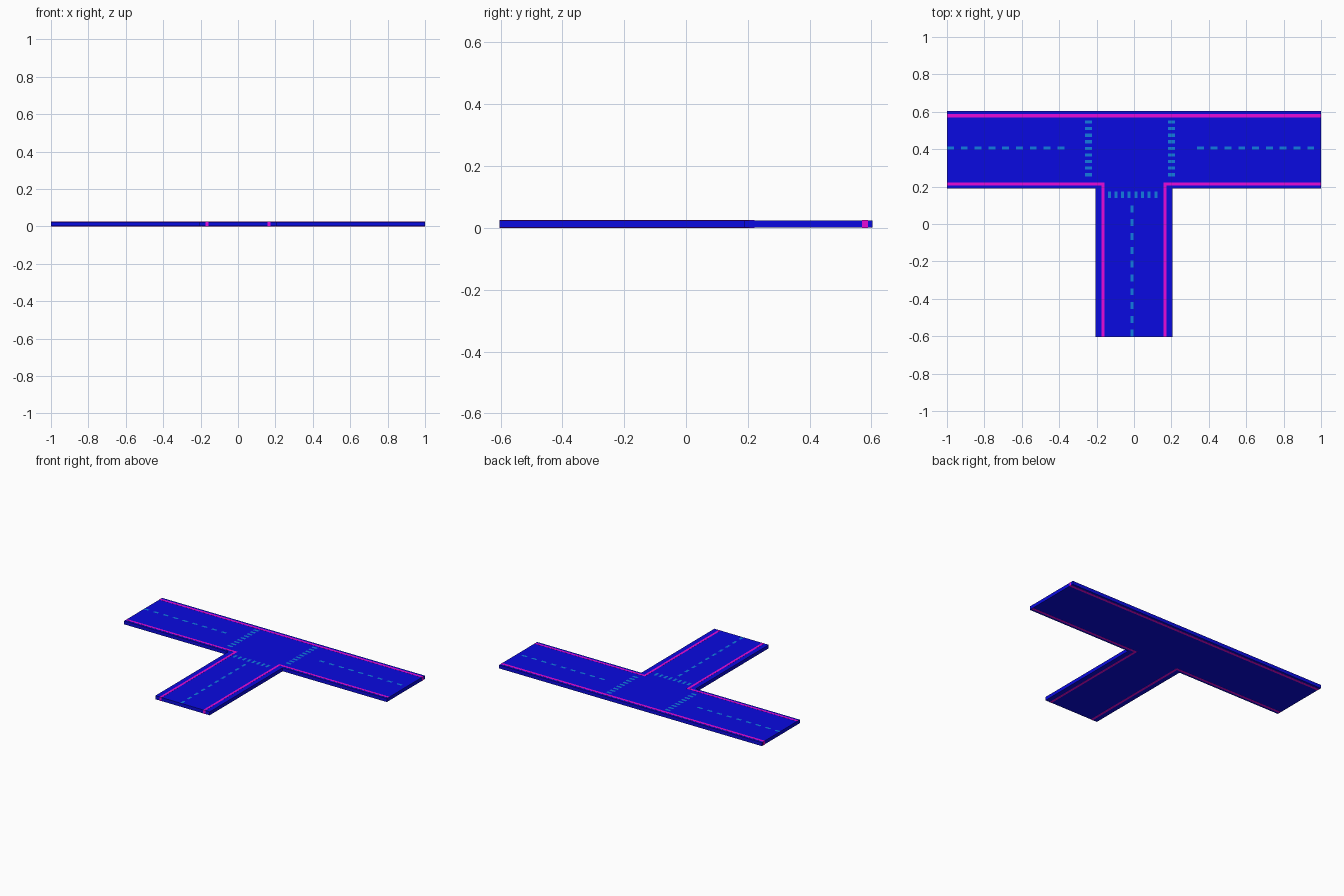
import bpy, bmesh

if "Cube" in bpy.data.objects:
    bpy.data.objects.remove(bpy.data.objects["Cube"])

H = 0.025   # slab thickness
E = 0.0005  # how far the paint stands proud


def material(name, rgb):
    m = bpy.data.materials.new(name)
    m.diffuse_color = (*rgb, 1)
    m.use_nodes = True
    m.node_tree.nodes["Principled BSDF"].inputs["Base Color"].default_value = m.diffuse_color
    return m


ROAD = material("road_blue", (0.003, 0.003, 0.75))
EDGE = material("edge_magenta", (0.8, 0.003, 0.7))
DASH = material("dash_blue", (0.006, 0.2, 0.75))


def finish(name, bm, mat):
    bmesh.ops.recalc_face_normals(bm, faces=bm.faces)
    me = bpy.data.meshes.new(name)
    bm.to_mesh(me)
    bm.free()
    me.materials.append(mat)
    bpy.context.collection.objects.link(bpy.data.objects.new(name, me))


def prism(name, outline, z0, z1, mat):
    bm = bmesh.new()
    face = bm.faces.new([bm.verts.new((x, y, z0)) for x, y in outline])
    top = bmesh.ops.extrude_face_region(bm, geom=[face])["geom"]
    bmesh.ops.translate(bm, vec=(0, 0, z1 - z0),
                        verts=[v for v in top if isinstance(v, bmesh.types.BMVert)])
    finish(name, bm, mat)


def stripes(name, x, y, w, d, count, step):
    """Row of painted rectangles, starting at lower-left corner (x, y)."""
    bm = bmesh.new()
    for i in range(count):
        x0, y0 = x + i * step[0], y + i * step[1]
        bm.faces.new([bm.verts.new((px, py, H)) for px, py in
                      ((x0, y0), (x0 + w, y0), (x0 + w, y0 + d), (x0, y0 + d))])
    for f in bm.faces:
        f.normal_update()
        if f.normal.z < 0:
            f.normal_flip()
    me = bpy.data.meshes.new(name)
    bm.to_mesh(me)
    bm.free()
    me.materials.append(DASH)
    bpy.context.collection.objects.link(bpy.data.objects.new(name, me))


# T-shaped road slab
X, Y = 1 - E, 0.604 - E
prism("road_slab", [(-X, Y), (-X, 0.19), (-0.207, 0.19), (-0.207, -Y),
                    (0.207, -Y), (0.207, 0.19), (X, 0.19), (X, Y)], E, H - E, ROAD)

# Edge lines run through the full thickness
prism("far_edge_line", [(-1, 0.57), (1, 0.57), (1, 0.588), (-1, 0.588)], 0, H, EDGE)
for side, s in (("left", -1), ("right", 1)):
    a, b = 0.158 * s, 0.174 * s
    prism(side + "_corner_edge_line",
          [(a, -0.604), (b, -0.604), (b, 0.205), (X - E if s > 0 else -X + E, 0.205),
           (X - E if s > 0 else -X + E, 0.221), (a, 0.221)], 0, H, EDGE)

# Dashed centre lines
P = 0.0738
stripes("left_centre_dashes", -1, 0.398, 0.037, 0.016, 9, (P, 0))
stripes("right_centre_dashes", 0.336, 0.398, 0.037, 0.016, 9, (P, 0))
stripes("stem_centre_dashes", -0.02, -0.602, 0.016, 0.037, 10, (0, P))

# Crosswalks
stripes("left_crosswalk", -0.262, 0.255, 0.037, 0.017, 9, (0, 0.0352))
stripes("right_crosswalk", 0.183, 0.255, 0.037, 0.017, 9, (0, 0.0352))
stripes("stem_crosswalk", -0.14, 0.138, 0.016, 0.037, 8, (0.0355, 0))
